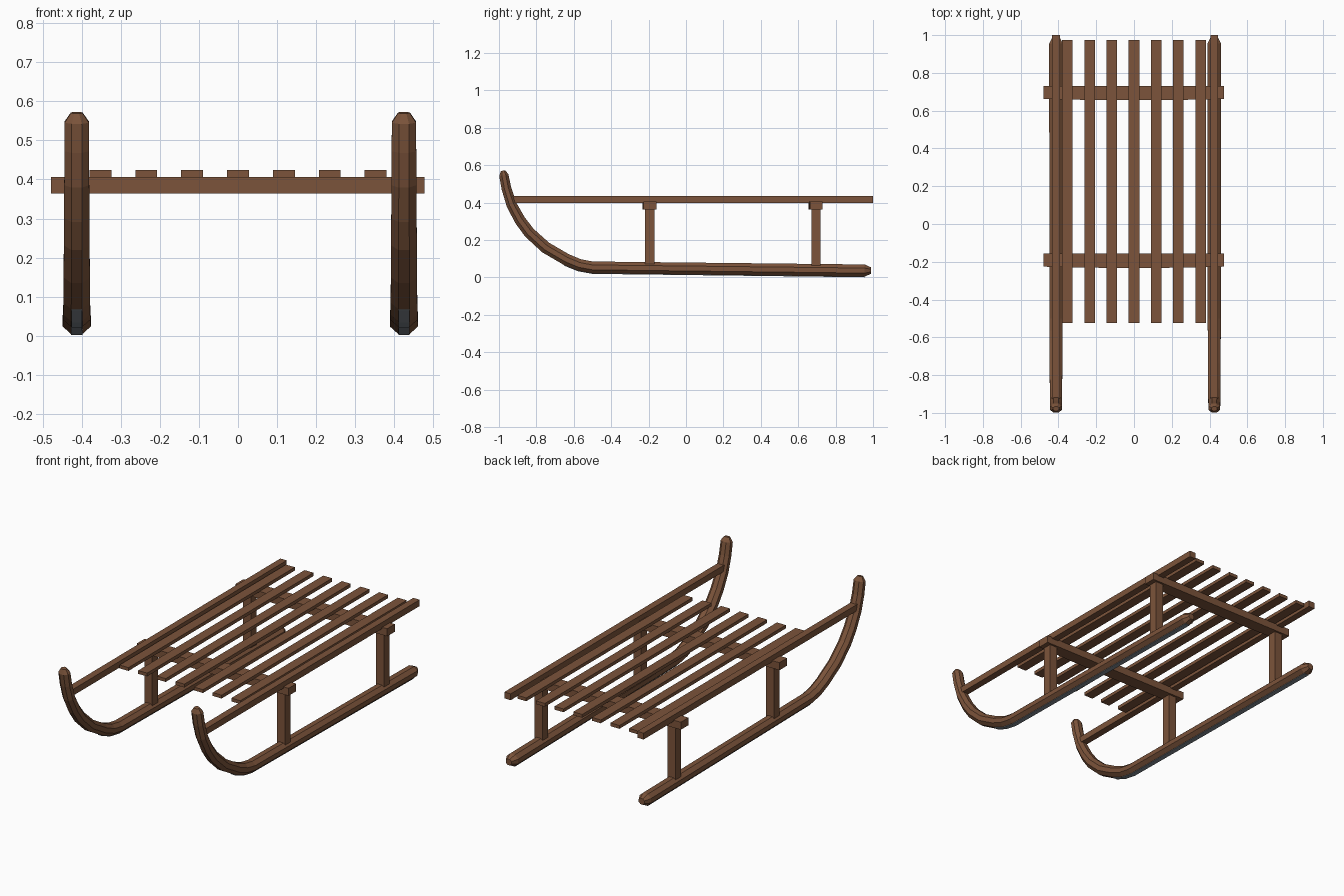
import bpy, bmesh, math
from mathutils import Vector

if "Cube" in bpy.data.objects:
    bpy.data.objects.remove(bpy.data.objects["Cube"])


def material(name, rgb):
    m = bpy.data.materials.new(name)
    m.diffuse_color = (*rgb, 1)
    m.use_nodes = True
    m.node_tree.nodes["Principled BSDF"].inputs["Base Color"].default_value = m.diffuse_color
    return m


WOOD = material("brown_wood", (0.2, 0.088, 0.043))
STEEL = material("grey_steel", (0.22, 0.25, 0.28))


def finish(name, bm, mat):
    bmesh.ops.recalc_face_normals(bm, faces=bm.faces)
    mesh = bpy.data.meshes.new(name)
    bm.to_mesh(mesh)
    bm.free()
    mesh.materials.append(mat)
    ob = bpy.data.objects.new(name, mesh)
    bpy.context.collection.objects.link(ob)
    return ob


def box(name, x, y, z, mat=WOOD, bow=0.0):
    """Box from (min, max) ranges; bow pushes the middle of the front side out."""
    bm = bmesh.new()
    bmesh.ops.create_cube(bm, size=1)
    for v in bm.verts:
        v.co = [r[0] + (c + 0.5) * (r[1] - r[0]) for c, r in zip(v.co, (x, y, z))]
    if bow:
        long_edges = [e for e in bm.edges if abs(e.verts[0].co.x - e.verts[1].co.x) > 0.1]
        bmesh.ops.subdivide_edges(bm, edges=long_edges, cuts=3, use_grid_fill=True)
        for v in bm.verts:
            if v.co.y < sum(y) / 2:
                v.co.y -= bow * (1 - (v.co.x / x[1]) ** 2)
    return finish(name, bm, mat)


def sweep(name, x, path, section, mat):
    """Sweep a section along (y, z, width, depth) points in the plane at x."""
    bm = bmesh.new()
    rings = []
    for i, (py, pz, w, d) in enumerate(path):
        a, b = path[max(i - 1, 0)], path[min(i + 1, len(path) - 1)]
        t = Vector((b[0] - a[0], b[1] - a[1])).normalized()
        up = Vector((-t.y, t.x))
        rings.append([bm.verts.new((x + sx * w, py + up.x * sz * d, pz + up.y * sz * d))
                      for sx, sz in section])
    n = len(section)
    for r, s in zip(rings, rings[1:]):
        for k in range(n):
            bm.faces.new((r[k], r[(k + 1) % n], s[(k + 1) % n], s[k]))
    bm.faces.new(rings[0])
    bm.faces.new(rings[-1])
    return finish(name, bm, mat)


# Runner path: tapered tip, curl, long straight, tapered tail (y, z, width, depth)
runner_path = [
    (-0.978, 0.571, 0.030, 0.024), (-0.974, 0.547, 0.062, 0.050),
    (-0.960, 0.475, 0.063, 0.052), (-0.933, 0.390, 0.064, 0.055),
    (-0.888, 0.307, 0.065, 0.059), (-0.838, 0.240, 0.066, 0.061),
    (-0.750, 0.160, 0.067, 0.063), (-0.640, 0.096, 0.068, 0.063),
    (-0.570, 0.067, 0.069, 0.063), (-0.500, 0.054, 0.070, 0.063),
    (0.955, 0.037, 0.072, 0.065), (0.990, 0.037, 0.036, 0.034)]
R = 0.5 / math.cos(math.pi / 8)
octagon = [(R * math.cos(math.pi * (k + 0.5) / 4), R * math.sin(math.pi * (k + 0.5) / 4))
           for k in range(8)]
# Steel shoe: thin strip just under the flat of the runner
shoe_section = [(-0.2, -0.55), (0.2, -0.55), (0.2, -0.44), (-0.2, -0.44)]

posts_y = (-0.193, 0.695)
for side, x in (("left", -0.413), ("right", 0.425)):
    sweep(side + "_runner", x, runner_path, octagon, WOOD)
    sweep(side + "_runner_shoe", x, runner_path[7:11], shoe_section, STEEL)
    # Side rail from the curl to the back
    box(side + "_rail", (x - 0.02, x + 0.02), (-0.94, 1.0), (0.399, 0.435))
    # Posts between runner and crossbars
    for end, y in zip(("front", "back"), posts_y):
        box(f"{side}_{end}_post", (x - 0.025, x + 0.025), (y - 0.025, y + 0.025), (0.05, 0.38))

# Crossbars, slightly bowed at the middle
for end, y in zip(("front", "back"), posts_y):
    box(end + "_crossbar", (-0.479, 0.477), (y - 0.033, y + 0.036), (0.364, 0.407), bow=0.007)

# Seat slats
for i in range(7):
    x = (i - 3) * 0.1175
    box(f"seat_slat_{i + 1}", (x - 0.028, x + 0.028), (-0.523, 0.975), (0.405, 0.424))
